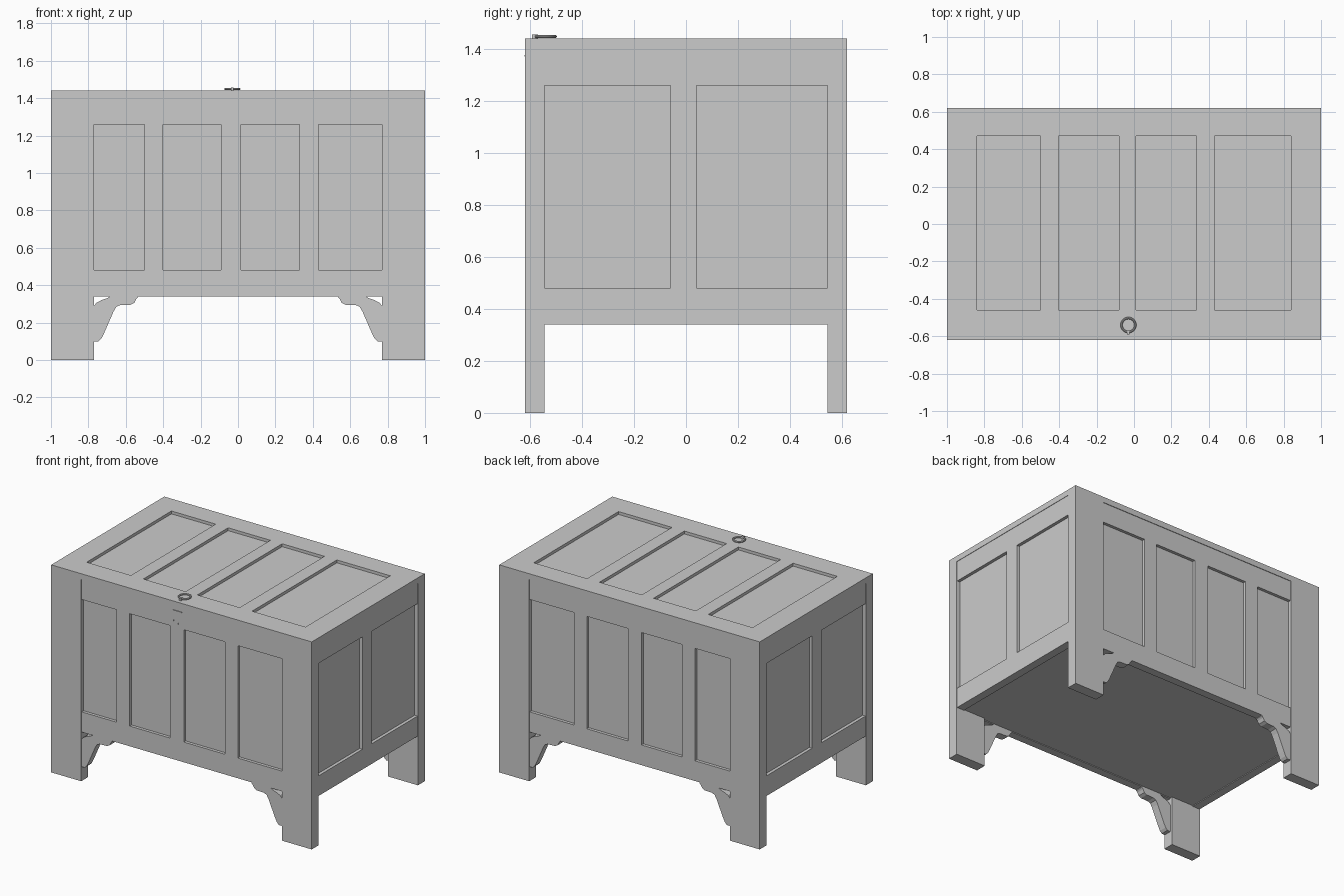
import bpy, bmesh, math

if "Cube" in bpy.data.objects:
    bpy.data.objects.remove(bpy.data.objects["Cube"])

X, Y = 1.0, 0.62          # half width and half depth
LEG_X, LEG_Y = 0.77, 0.545  # inner edges of the legs
Z_LOW, Z_SEAM, Z_TOP = 0.34, 1.40, 1.44


def finish(name, bm):
    bmesh.ops.recalc_face_normals(bm, faces=bm.faces)
    me = bpy.data.meshes.new(name)
    bm.to_mesh(me)
    bm.free()
    ob = bpy.data.objects.new(name, me)
    bpy.context.collection.objects.link(ob)
    return ob


def box(name, xs, ys, zs):
    bm = bmesh.new()
    bmesh.ops.create_cube(bm, size=1)
    for v in bm.verts:
        for i, (a, b) in enumerate((xs, ys, zs)):
            v.co[i] = (a + b) / 2 + v.co[i] * (b - a)
    return finish(name, bm)


def prism(name, points, y0, y1):
    bm = bmesh.new()
    f = bm.faces.new([bm.verts.new((x, y0, z)) for x, z in points])
    ext = bmesh.ops.extrude_face_region(bm, geom=[f])
    for v in ext["geom"]:
        if isinstance(v, bmesh.types.BMVert):
            v.co.y = y1
    return finish(name, bm)


def span(s, a, b):
    return tuple(sorted((s * a, s * b)))


# Corner legs, and shaped brackets with a small open corner
bracket = [(0.77, 0.10), (0.745, 0.10), (0.73, 0.115), (0.715, 0.145),
           (0.665, 0.26), (0.65, 0.285), (0.63, 0.293), (0.575, 0.295),
           (0.555, 0.305), (0.545, 0.325), (0.535, 0.335), (0.535, 0.345),
           (0.68, 0.345), (0.695, 0.332), (0.73, 0.32), (0.755, 0.307),
           (0.77, 0.29)]
for sy, end in ((-1, "front"), (1, "back")):
    for sx, side in ((-1, "left"), (1, "right")):
        box(f"{end}_{side}_leg", span(sx, LEG_X, X), span(sy, LEG_Y, Y), (0, Z_SEAM))
        prism(f"{end}_{side}_bracket", [(sx * x, z) for x, z in bracket],
              sy * 0.56, sy * 0.616)

# Front and back frames with recessed panels
for sy, end in ((-1, "front"), (1, "back")):
    ys = span(sy, 0.56, 0.616)
    box(end + "_bottom_rail", (-LEG_X, LEG_X), ys, (Z_LOW, 0.48))
    box(end + "_top_rail", (-LEG_X, LEG_X), ys, (1.26, Z_SEAM))
    for xs in ((-0.50, -0.40), (-0.09, 0.015), (0.33, 0.43)):
        box(end + "_stile", xs, ys, (0.48, 1.26))
    box(end + "_panel", (-LEG_X, LEG_X), span(sy, 0.57, 0.595), (0.46, 1.28))

# Side frames with recessed panels
for sx, side in ((-1, "left"), (1, "right")):
    xs = span(sx, 0.94, 0.997)
    box(side + "_bottom_rail", xs, (-LEG_Y, LEG_Y), (Z_LOW, 0.48))
    box(side + "_top_rail", xs, (-LEG_Y, LEG_Y), (1.26, Z_SEAM))
    box(side + "_stile", xs, (-0.06, 0.04), (0.48, 1.26))
    box(side + "_panel", span(sx, 0.95, 0.975), (-LEG_Y, LEG_Y), (0.46, 1.28))

# Floor
box("floor_board", (-0.95, 0.95), (-0.57, 0.57), (0.345, 0.38))

# Lid frame with recessed panels
lid_z = (Z_SEAM, Z_TOP)
box("lid_front_rail", (-X, X), (-Y, -0.46), lid_z)
box("lid_back_rail", (-X, X), (0.47, Y), lid_z)
for xs in ((-X, -0.84), (-0.50, -0.405), (-0.08, 0.01), (0.335, 0.43), (0.84, X)):
    box("lid_stile", xs, (-0.46, 0.47), lid_z)
box("lid_panel", (-0.85, 0.85), (-0.47, 0.48), (1.402, 1.42))

# Ring handle lying on the lid, with its staple
bpy.ops.mesh.primitive_torus_add(major_radius=0.037, minor_radius=0.006,
                                 major_segments=32, minor_segments=10,
                                 location=(-0.03, -0.54, 1.449))
ring = bpy.context.object
ring.name = "ring_handle"
bpy.ops.object.shade_smooth_by_angle()
box("ring_staple", (-0.037, -0.023), (-0.592, -0.570), (1.435, 1.456))

# Catch under the lid and its small studs
box("catch", (-0.065, 0.0), (-0.621, -0.60), (1.372, 1.378))
for x, z in ((-0.065, 1.305), (-0.03, 1.29)):
    bpy.ops.mesh.primitive_cylinder_add(vertices=12, radius=0.005, depth=0.02,
                                        location=(x, -0.609, z),
                                        rotation=(math.pi / 2, 0, 0))
    bpy.context.object.name = "catch_stud"
